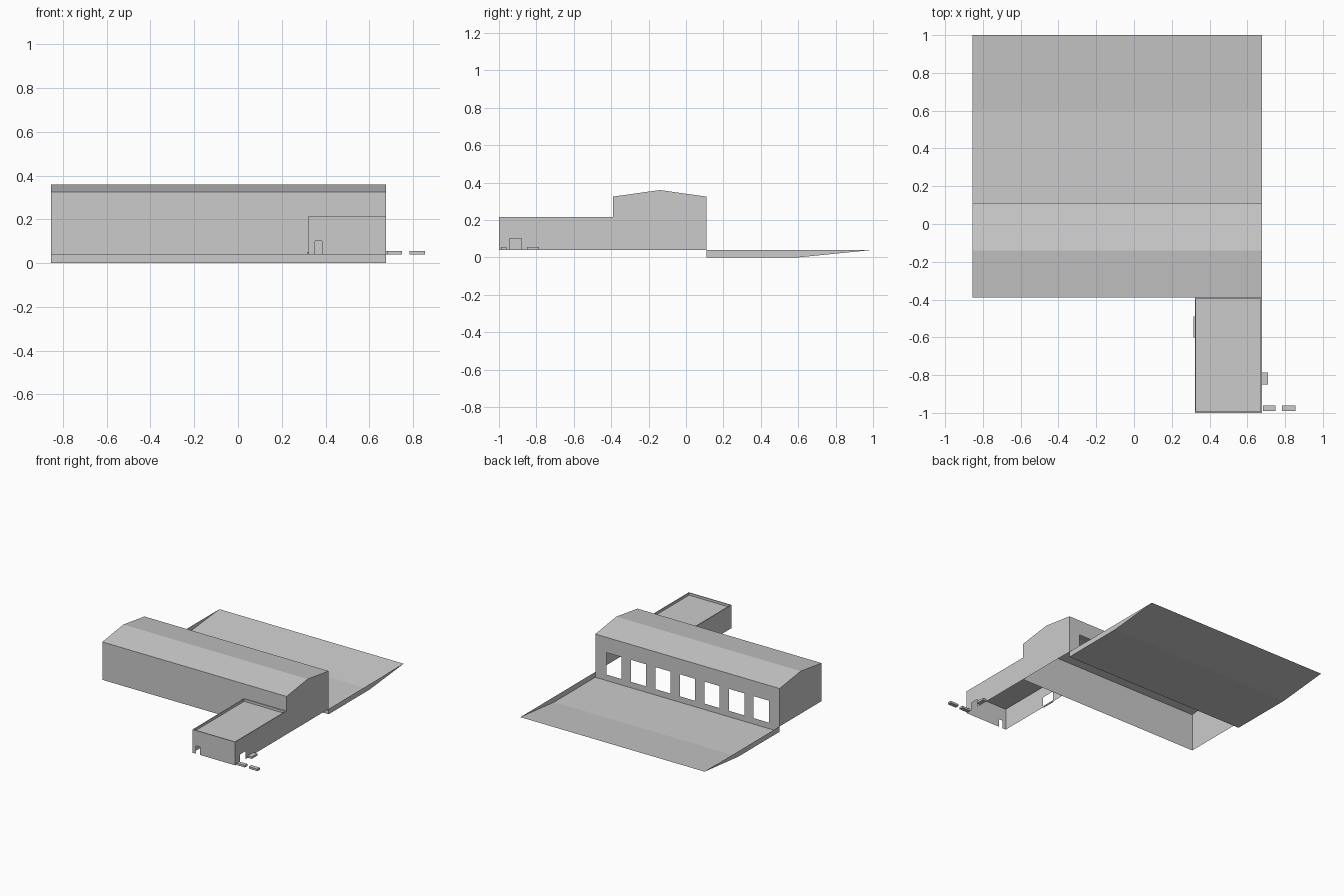
import bpy, bmesh

if "Cube" in bpy.data.objects:
    bpy.data.objects.remove(bpy.data.objects["Cube"])

XL, XR, XW = -0.855, 0.677, 0.322      # left end, right end, wing left side
YF, YM, YB = -1.0, -0.39, 0.11         # wing front, hall front, hall back
G, EAVE, RIDGE, WING = 0.04, 0.325, 0.36, 0.215


def finish(name, bm):
    bmesh.ops.remove_doubles(bm, verts=bm.verts, dist=1e-5)
    mesh = bpy.data.meshes.new(name)
    bm.to_mesh(mesh)
    bm.free()
    ob = bpy.data.objects.new(name, mesh)
    bpy.context.collection.objects.link(ob)
    return ob


def sheet(name, *polys):
    """Thin surface made of a few flat polygons."""
    bm = bmesh.new()
    for p in polys:
        bm.faces.new([bm.verts.new(c) for c in p])
    return finish(name, bm)


def wall(name, place, u, v, holes=()):
    """Flat wall with rectangular openings (u0, u1, v0, v1)."""
    us = sorted({*u, *(c for h in holes for c in h[:2])})
    vs = sorted({*v, *(c for h in holes for c in h[2:])})
    polys = []
    for a, b in zip(us, us[1:]):
        for c, d in zip(vs, vs[1:]):
            m, n = (a + b) / 2, (c + d) / 2
            if any(h[0] < m < h[1] and h[2] < n < h[3] for h in holes):
                continue
            polys.append([place(a, c), place(b, c), place(b, d), place(a, d)])
    return sheet(name, *polys)


def box(name, x0, x1, y0, y1, z0, z1):
    bm = bmesh.new()
    bmesh.ops.create_cube(bm, size=1)
    for w in bm.verts:
        w.co = (x1 if w.co.x > 0 else x0, y1 if w.co.y > 0 else y0, z1 if w.co.z > 0 else z0)
    return finish(name, bm)


def on_x(x):
    return lambda u, v: (x, u, v)


def on_y(y):
    return lambda u, v: (u, y, v)


# Main hall: front wall, gable ends and pitched roof
YR = (YM + YB) / 2
wall("hall_front_wall", on_y(YM), (XL, XR), (G, EAVE))
gable = [(YM, G), (YB, G), (YB, EAVE), (YR, RIDGE), (YM, EAVE)]
for side, x in (("left", XL), ("right", XR)):
    sheet("hall_gable_" + side, [(x, y, z) for y, z in gable])
sheet("hall_roof",
      [(XL, YM, EAVE), (XR, YM, EAVE), (XR, YR, RIDGE), (XL, YR, RIDGE)],
      [(XL, YR, RIDGE), (XR, YR, RIDGE), (XR, YB, EAVE), (XL, YB, EAVE)])

# Back wall with seven dock doors, reaching down to the dock floor
doors = [(c - 0.0635, c + 0.0635, 0.045, 0.21) for c in (-0.702 + 0.204 * i for i in range(7))]
wall("hall_dock_wall", on_y(YB), (XL, XR), (0, EAVE), doors)

# Sunken dock floor, ramp and side retaining walls
prof = [(YB, 0), (0.6, 0), (1.0, G)]
sheet("dock_ramp", *[[(XL, a[0], a[1]), (XR, a[0], a[1]), (XR, b[0], b[1]), (XL, b[0], b[1])]
                     for a, b in zip(prof, prof[1:])])
for side, x in (("left", XL), ("right", XR)):
    sheet("dock_side_" + side, [(x, y, z) for y, z in prof] + [(x, YB, G)])

# Office wing walls with door openings
wall("wing_front_wall", on_y(YF), (XW, XR), (G, WING), [(0.352, 0.384, G, 0.1)])
wall("wing_right_wall", on_x(XR), (YF, YM), (G, WING), [(-0.945, -0.88, G, 0.1)])
wall("wing_left_wall", on_x(XW), (YF, YM), (G, WING), [(-0.6, -0.49, 0.05, 0.12)])
box("wing_left_sill", XW - 0.006, XW, -0.6, -0.49, 0.04, 0.05)

# Wing flat roof sunk behind a parapet
bm = bmesh.new()
f = bm.faces.new([bm.verts.new(c) for c in
                  ((XW, YF, WING), (XR, YF, WING), (XR, YM, WING), (XW, YM, WING))])
bm.normal_update()
bmesh.ops.inset_region(bm, faces=[f], thickness=0.009, use_boundary=True)
bm.normal_update()
bmesh.ops.inset_region(bm, faces=[f], thickness=0, depth=-0.018, use_boundary=True)
finish("wing_roof", bm)

# Entrance step and loose slabs
box("entrance_step", XR, 0.71, -0.85, -0.785, G, 0.055)
box("slab_inner", 0.682, 0.75, -0.99, -0.96, G, 0.055)
box("slab_outer", 0.783, 0.855, -0.99, -0.96, G, 0.055)
